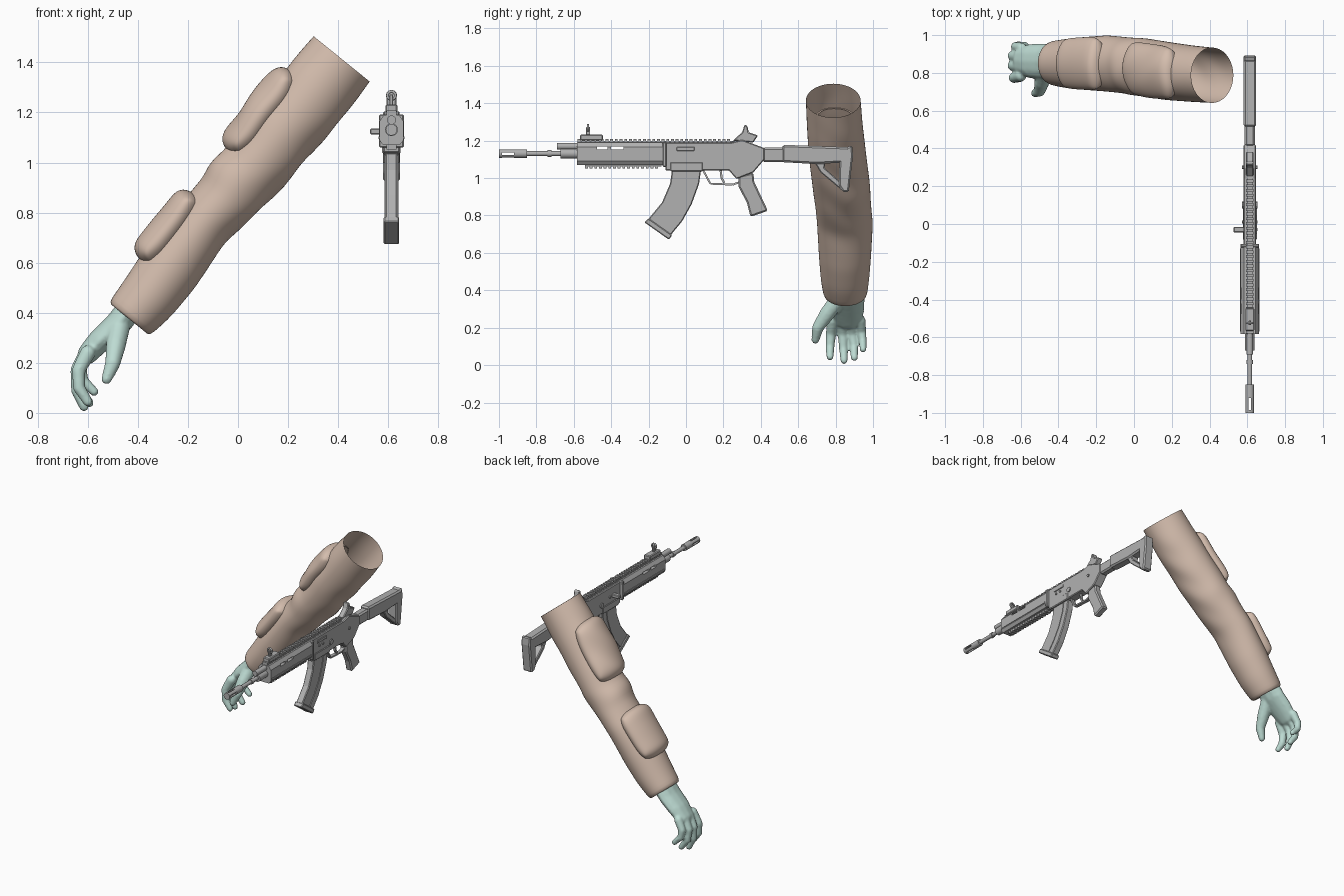
import bpy, bmesh
from math import sin, cos, pi, radians
from mathutils import Vector, Matrix

if "Cube" in bpy.data.objects:
    bpy.data.objects.remove(bpy.data.objects["Cube"], do_unlink=True)


def material(name, colour):
    mat = bpy.data.materials.new(name)
    mat.use_nodes = True
    mat.diffuse_color = (*colour, 1)
    mat.node_tree.nodes["Principled BSDF"].inputs["Base Color"].default_value = (*colour, 1)
    return mat


cloth = material("tan cloth", (.66, .51, .42))
glove = material("pale teal", (.51, .71, .65))
metal = material("grey metal", (.44, .44, .44))


def finish(name, bm, mat, angle=None, bevel=0):
    """Turn a bmesh into a named object with one material."""
    bmesh.ops.recalc_face_normals(bm, faces=bm.faces)
    mesh = bpy.data.meshes.new(name)
    bm.to_mesh(mesh)
    bm.free()
    mesh.materials.append(mat)
    obj = bpy.data.objects.new(name, mesh)
    bpy.context.collection.objects.link(obj)
    bpy.ops.object.select_all(action='DESELECT')
    obj.select_set(True)
    bpy.context.view_layer.objects.active = obj
    if angle:
        bpy.ops.object.shade_smooth_by_angle(angle=radians(angle))
    if bevel:
        mod = obj.modifiers.new("soft edges", 'BEVEL')
        mod.width, mod.segments, mod.limit_method = bevel, 1, 'ANGLE'
    return obj


def grid_faces(bm, rows, closed):
    """Skin equal rows of points with quads."""
    rows = [[bm.verts.new(p) for p in row] for row in rows]
    count = len(rows[0])
    for a, b in zip(rows, rows[1:]):
        for i in range(count if closed else count - 1):
            j = (i + 1) % count
            bm.faces.new((a[i], a[j], b[j], b[i]))


def subdivide(obj, levels):
    mod = obj.modifiers.new("smooth surface", 'SUBSURF')
    mod.levels = mod.render_levels = levels


# Sleeve: slanted tube, each section = distance, upper, lower, front, back
shoulder = Vector((.414, 0, 1.414))
along = Vector((-.629, 0, -.778))
upward = Vector((-.778, 0, .629))
sections = [
    (0, .145, .145, .64, .935), (.16, .15, .153, .645, .945),
    (.38, .145, .145, .655, .965), (.58, .134, .138, .675, .985),
    (.65, .157, .132, .68, .987), (.72, .133, .12, .69, .99),
    (.86, .135, .1, .70, 1), (1.08, .135, .12, .71, .99),
    (1.23, .12, .118, .72, .98), (1.34, .112, .1, .735, .968)]


def sleeve_point(t, angle, lift=0):
    for a, b in zip(sections, sections[1:]):
        if t <= b[0]:
            break
    f = (t - a[0]) / (b[0] - a[0])
    up, low, front, back = (p + (q - p) * f for p, q in zip(a[1:], b[1:]))
    fold = .005 * sin(t * 26 + 2 * sin(angle * 2)) * sin(pi * min(t, 1))
    centre = shoulder + along * t + upward * (up - low) / 2
    centre.y = (front + back) / 2
    across = (up + low) / 2 + lift + fold
    depth = (back - front) / 2 + lift
    return centre + upward * cos(angle) * across + Vector((0, sin(angle) * depth, 0))


steps, sides = 30, 28
turn = [2 * pi * i / sides for i in range(sides)]
rows = [[sleeve_point(1.34 * k / steps, a) for a in turn] for k in range(steps + 1)]
for t, inset in ((1.345, -.022), (1.325, -.06)):
    rows.append([sleeve_point(1.34, a, inset) + along * (t - 1.34) for a in turn])
bm = bmesh.new()
grid_faces(bm, rows, True)
subdivide(finish("sleeve", bm, cloth, 180), 1)


# Rounded pads wrapped around the upper side of the sleeve
def pad(name, start, end, height):
    spread = [sin(pi / 2 * (i / 10 - 1)) for i in range(21)]
    rows = []
    for u in spread:
        row = []
        for v in spread:
            edge = max(abs(u), abs(v))
            lift = height * max(0, 1 - edge ** 8) ** .5 - .012 * edge ** 8
            t = (start + end) / 2 + (end - start) / 2 * u * (1 - .14 * v ** 4)
            row.append(sleeve_point(t, v * (1 - .16 * u ** 4), lift))
        rows.append(row)
    bm = bmesh.new()
    grid_faces(bm, rows, False)
    subdivide(finish(name, bm, cloth, 180), 1)


pad("shoulder_pad", .165, .57, .046)
pad("elbow_pad", .79, 1.13, .05)

# Hand: overlapping blobs fused into one skin
bm = bmesh.new()


def blobs(path, radii, widen=1):
    path = [Vector(p) for p in path]
    for i in range(len(path) - 1):
        for k in range(9):
            f = k / 8
            r = radii[i] + (radii[i + 1] - radii[i]) * f
            place = Matrix.Translation(path[i].lerp(path[i + 1], f))
            scale = Matrix.Diagonal((r, r * widen, r, 1))
            bmesh.ops.create_icosphere(bm, subdivisions=2, radius=1, matrix=place @ scale)


blobs([(-.42, .86, .43), (-.48, .86, .355), (-.55, .862, .29), (-.6, .865, .235)],
      (.053, .053, .05, .042), 1.85)
blobs([(-.6, .785, .24), (-.637, .775, .17), (-.635, .77, .1), (-.6, .77, .045)],
      (.032, .028, .025, .02))
blobs([(-.605, .835, .24), (-.643, .838, .17), (-.643, .842, .09), (-.615, .845, .025)],
      (.032, .028, .025, .02))
blobs([(-.605, .885, .24), (-.643, .89, .17), (-.638, .898, .1), (-.595, .9, .04)],
      (.032, .027, .024, .02))
blobs([(-.595, .932, .24), (-.628, .94, .18), (-.62, .945, .13), (-.575, .947, .085)],
      (.029, .025, .022, .019))
blobs([(-.47, .82, .36), (-.487, .755, .275), (-.5, .705, .2), (-.525, .692, .135)],
      (.045, .042, .032, .022))
hand = finish("hand", bm, glove, 180)
mod = hand.modifiers.new("fuse", 'REMESH')
mod.mode, mod.voxel_size, mod.use_smooth_shade = 'VOXEL', .007, True
mod = hand.modifiers.new("relax", 'SMOOTH')
mod.factor, mod.iterations = .5, 6

# Rifle helpers: everything is measured from the rifle's middle plane
middle, bore = .613, 1.131


def prism(bm, points, axis, low, high):
    ends = []
    for level in (low, high):
        ends.append([bm.verts.new((middle + level, p, q) if axis == 'x' else (middle + p, level, q))
                     for p, q in points])
    bm.faces.new(ends[0])
    bm.faces.new(ends[1][::-1])
    for i in range(len(points)):
        j = (i + 1) % len(points)
        bm.faces.new((ends[0][i], ends[0][j], ends[1][j], ends[1][i]))


def box_outline(a, b, c, d):
    return [(a, c), (b, c), (b, d), (a, d)]


def plate(name, points, half, bevel=.005, left=None):
    bm = bmesh.new()
    prism(bm, points, 'x', -half if left is None else left, half)
    return finish(name, bm, metal, bevel=bevel)


def rod(name, start, end, radius, z=bore):
    bm = bmesh.new()
    ring = [(radius * cos(pi * i / 8), z + radius * sin(pi * i / 8)) for i in range(16)]
    prism(bm, ring, 'y', start, end)
    return finish(name, bm, metal, 40)


def bars(name, points, thick, half):
    bm = bmesh.new()
    for a, b in zip(points, points[1:]):
        a, b = Vector(a), Vector(b)
        side = (b - a).orthogonal().normalized() * thick
        prism(bm, [a + side, b + side, b - side, a - side], 'x', -half, half)
    return finish(name, bm, metal)


def cut(obj, boxes, half):
    for outline in boxes:
        cutter = plate("cutter", box_outline(*outline), half, 0)
        cutter.hide_render = True
        mod = obj.modifiers.new("slot", 'BOOLEAN')
        mod.operation, mod.object = 'DIFFERENCE', cutter
        bpy.context.view_layer.objects.active = obj
        bpy.ops.object.modifier_apply(modifier=mod.name)
        bpy.data.objects.remove(cutter, do_unlink=True)


# Barrel group
muzzle = rod("muzzle", -1, -.85, .023)
cut(muzzle, [(-.985, -.92, bore - .007, bore + .007)], .1)
cut(muzzle, [(-.985, -.92, bore - .1, bore + .1)], .007)
rod("barrel", -.86, -.57, .013)
rod("barrel_collar", -.74, -.72, .018)
rod("gas_block", -.67, -.57, .026)
rod("gas_tube", -.69, -.57, .018, 1.17)

# Handguard with see-through slots
bm = bmesh.new()
half_shape = [(.03, 1.19), (.048, 1.165), (.048, 1.09), (.034, 1.07)]
prism(bm, half_shape + [(-x, z) for x, z in half_shape[::-1]], 'y', -.583, -.107)
handguard = finish("handguard", bm, metal)
cut(handguard, [(-.476, -.42, 1.152, 1.168), (-.4, -.335, 1.152, 1.168)], .1)
for side in (-1, 1):
    plate("handguard_strip", box_outline(-.57, -.13, 1.095, 1.105), side * .052, 0, side * .046)
plate("handguard_band", box_outline(-.125, -.105, 1.06, 1.192), .05)


# Toothed rails
def rail(name, start, end, low, high, half):
    bm = bmesh.new()
    prism(bm, box_outline(start, end, low, (low + high) / 2), 'x', -half * .8, half * .8)
    count = int((end - start) / .025)
    for i in range(count):
        y = start + .025 * i
        prism(bm, box_outline(y, y + .015, low, high), 'x', -half, half)
    finish(name, bm, metal)


rail("top_rail", -.58, .26, 1.188, 1.208, .02)
rail("lower_rail", -.54, -.13, 1.072, 1.052, .02)

# Receiver and its fittings
plate("receiver", [(-.11, 1.19), (.24, 1.19), (.3, 1.205), (.42, 1.16), (.42, 1.1),
                   (.36, 1.03), (.27, .995), (.23, 1.04), (-.11, 1.04)], .033)
plate("magazine_well", box_outline(-.085, .09, 1.035, 1.085), .037)
plate("ejection_port", box_outline(-.05, .045, 1.146, 1.166), .038, .002, .03)
plate("charging_handle", box_outline(-.045, -.015, 1.112, 1.136), -.03, .004, -.085)
for y, z, size in ((-.03, 1.125, .008), (.01, 1.125, .008), (.1, 1.1, .018), (.3, 1.12, .01)):
    ring = [(y + size * cos(pi * i / 5), z + size * sin(pi * i / 5)) for i in range(10)]
    plate("receiver_pin", ring, .04, 0)

# Curved magazine with ribs and floor plate
plate("magazine", [(-.075, 1.04), (-.085, .97), (-.128, .87), (-.21, .77), (-.09, .685),
                   (-.02, .77), (.03, .86), (.07, .97), (.08, 1.04)], .024)
bars("magazine_rib", [(.03, 1.03), (.02, .97), (-.02, .87), (-.07, .79), (-.12, .73)], .006, .028)
plate("magazine_floor", [(-.2, .785), (-.222, .763), (-.092, .671), (-.073, .695)], .031)

# Grip and trigger
plate("grip", [(.28, 1.01), (.36, 1.03), (.365, .98), (.438, .825), (.345, .793),
               (.325, .87), (.28, .955)], .024, .008)
bars("trigger_guard", [(.09, 1.045), (.13, .97), (.25, .965), (.29, .98)], .005, .012)
bars("trigger", [(.185, 1.045), (.19, 1.0), (.205, .975)], .006, .008)

# Shoulder stock with an open triangle
plate("stock_tube", box_outline(.41, .53, 1.085, 1.163), .027, .01)
plate("stock_body", [(.515, 1.178), (.87, 1.165), (.87, 1.085), (.7, 1.075), (.515, 1.085)], .034, .01)
plate("butt_plate", [(.82, 1.1), (.86, 1.165), (.888, 1.175), (.893, 1.12), (.87, .925),
                     (.84, .925), (.818, .96)], .034, .008)
plate("stock_strut", [(.69, 1.08), (.745, 1.08), (.74, 1.055), (.83, .975), (.845, .925),
                      (.72, 1.03)], .026)

# Sights
plate("front_sight_base", box_outline(-.567, -.445, 1.2, 1.232), .024)
plate("front_sight_post", box_outline(-.535, -.512, 1.23, 1.272), .007, .002)
bpy.ops.mesh.primitive_torus_add(location=(middle, -.524, 1.268), rotation=(pi / 2, 0, 0),
                                 major_radius=.016, minor_radius=.006,
                                 major_segments=18, minor_segments=8)
hood = bpy.context.object
hood.name = "front_sight_hood"
hood.data.materials.append(metal)
bpy.ops.object.shade_smooth_by_angle(angle=radians(60))
plate("rear_sight", [(.25, 1.2), (.3, 1.245), (.313, 1.285), (.328, 1.28), (.335, 1.245),
                     (.385, 1.228), (.36, 1.19)], .02)
